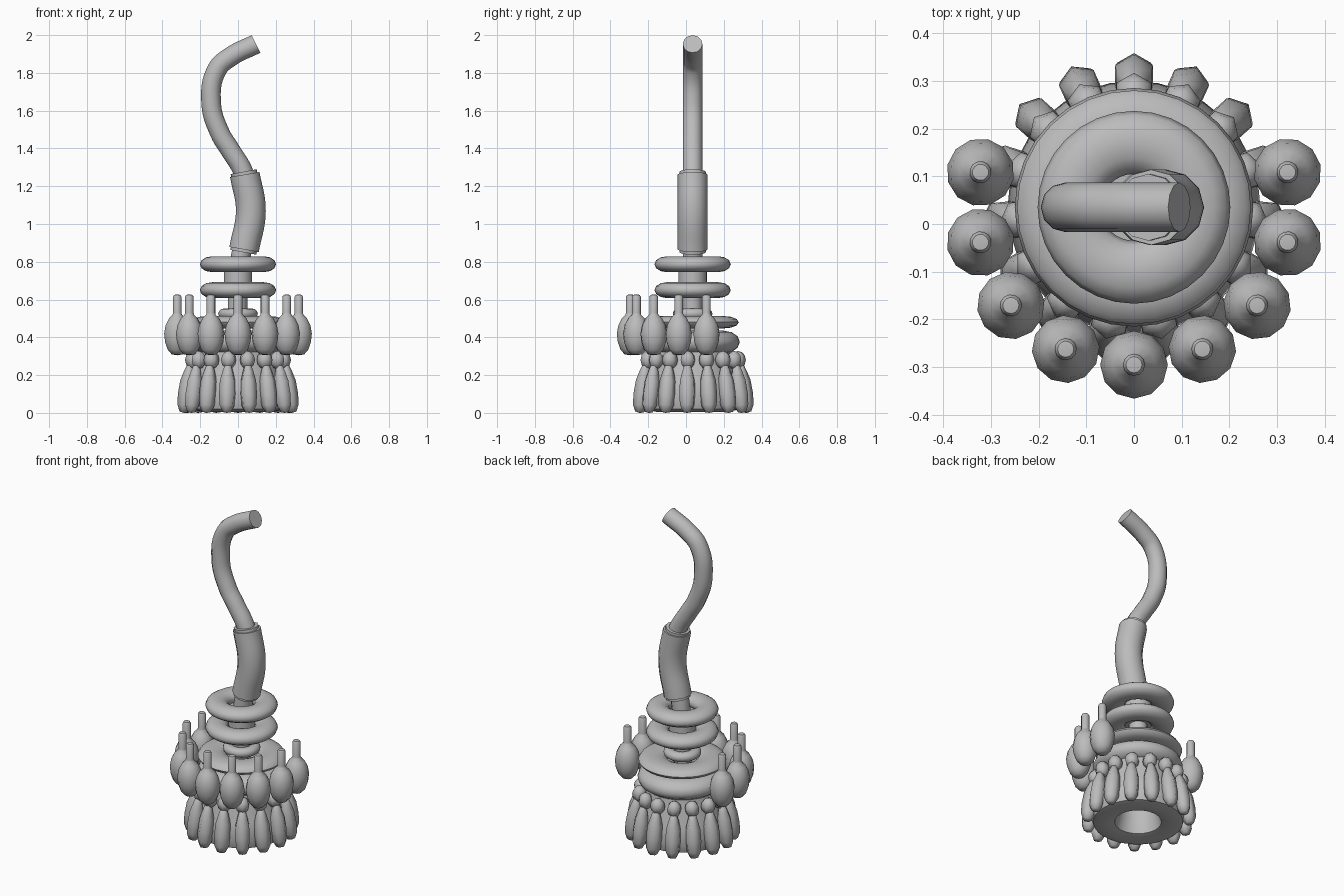
import bpy, bmesh, math
from mathutils import Matrix, Vector

cube = bpy.data.objects.get("Cube")
if cube:
    bpy.data.objects.remove(cube, do_unlink=True)

AXIS = Vector((0, 0.035, 0))

grey = bpy.data.materials.new("plain_grey")
grey.use_nodes = True
grey.diffuse_color = (0.5, 0.5, 0.5, 1)
grey.node_tree.nodes["Principled BSDF"].inputs["Base Color"].default_value = (0.5, 0.5, 0.5, 1)


def finish(obj, angle=50):
    """Give an object its colour and smooth shading with sharp edges kept."""
    obj.data.materials.append(grey)
    bpy.ops.object.select_all(action='DESELECT')
    obj.select_set(True)
    bpy.context.view_layer.objects.active = obj
    bpy.ops.object.shade_smooth_by_angle(angle=math.radians(angle))
    return obj


def lathe(name, profile, sides, matrix, closed=False, angle=50):
    """Spin (radius, height) points around z; radius 0 makes a pole."""
    bm = bmesh.new()
    rings = []
    for r, z in profile:
        if r == 0:
            rings.append([bm.verts.new((0, 0, z))] * sides)
        else:
            rings.append([bm.verts.new((r * math.cos(math.tau * i / sides),
                                        r * math.sin(math.tau * i / sides), z))
                          for i in range(sides)])
    pairs = list(zip(rings, rings[1:]))
    if closed:
        pairs.append((rings[-1], rings[0]))
    for low, high in pairs:
        for i in range(sides):
            j = (i + 1) % sides
            corners = list(dict.fromkeys((low[i], low[j], high[j], high[i])))
            bm.faces.new(corners)
    bmesh.ops.recalc_face_normals(bm, faces=bm.faces)
    mesh = bpy.data.meshes.new(name)
    bm.to_mesh(mesh)
    bm.free()
    obj = bpy.data.objects.new(name, mesh)
    bpy.context.collection.objects.link(obj)
    obj.matrix_world = matrix
    return finish(obj, angle)


def ring(name, outer, hole, z, half_height):
    """Flattened torus lying around the axis."""
    mid, half = (outer + hole) / 2, (outer - hole) / 2
    profile = [(mid + half * math.cos(math.tau * k / 12),
                z + half_height * math.sin(math.tau * k / 12)) for k in range(12)]
    return lathe(name, profile, 32, Matrix.Translation(AXIS), closed=True)


def around(angle, radius, z=0, tilt=0):
    """Matrix at an angle around the axis, local +x pointing outward."""
    return (Matrix.Translation(AXIS) @ Matrix.Rotation(math.radians(angle), 4, 'Z')
            @ Matrix.Translation((radius, 0, z))
            @ Matrix.Rotation(math.radians(tilt), 4, 'Y'))


def tube(name, points, radius):
    """Round bar along a smooth path of (x, z) points."""
    curve = bpy.data.curves.new(name, 'CURVE')
    curve.dimensions = '3D'
    curve.bevel_depth = radius
    curve.bevel_resolution = 4
    curve.use_fill_caps = True
    spline = curve.splines.new('BEZIER')
    spline.resolution_u = 8
    spline.bezier_points.add(len(points) - 1)
    for bp, (x, z) in zip(spline.bezier_points, points):
        bp.co = AXIS + Vector((x, 0, z))
        bp.handle_left_type = bp.handle_right_type = 'AUTO'
    obj = bpy.data.objects.new(name, curve)
    bpy.context.collection.objects.link(obj)
    bpy.ops.object.select_all(action='DESELECT')
    obj.select_set(True)
    bpy.context.view_layer.objects.active = obj
    bpy.ops.object.convert(target='MESH')
    return finish(bpy.context.object)


# Hollow base body
lathe("base_body", [(0.13, 0.02), (0.19, 0.005), (0.25, 0.02), (0.265, 0.07), (0.25, 0.17),
                    (0.21, 0.27), (0.2, 0.34), (0.12, 0.34), (0.11, 0.1)],
      32, Matrix.Translation(AXIS), closed=True)

# Petals and beads, fifteen of each
petal = [(0, 0), (0.024, 0.005), (0.041, 0.04), (0.046, 0.1), (0.043, 0.17),
         (0.03, 0.22), (0.02, 0.25), (0, 0.27)]
bead = [(0.042 * math.sin(math.pi * k / 6), -0.048 * math.cos(math.pi * k / 6))
        for k in range(7)]
bead[0], bead[-1] = (0, -0.048), (0, 0.048)
for i in range(15):
    turn = 90 + i * 24
    lathe(f"petal_{i + 1}", petal, 6, around(turn, 0.288, 0, -8), angle=75)
    lathe(f"bead_{i + 1}", bead, 6, around(turn, 0.24, 0.28), angle=75)

# Stacked rings, wide below and narrow above
ring("lower_wide_ring", 0.25, 0.08, 0.375, 0.06)
ring("upper_wide_ring", 0.245, 0.08, 0.48, 0.033)
ring("small_collar", 0.105, 0.04, 0.525, 0.028)
ring("lower_narrow_ring", 0.202, 0.07, 0.65, 0.042)
ring("upper_narrow_ring", 0.202, 0.07, 0.787, 0.042)
lathe("spacer", [(0, 0.64), (0.075, 0.64), (0.075, 0.77), (0, 0.77)], 24,
      Matrix.Translation(AXIS))

# Hanging bulbs: nine of fourteen places, open at the back
bulb = [(0, 0.305), (0.03, 0.31), (0.052, 0.335), (0.066, 0.375), (0.071, 0.42),
        (0.063, 0.465), (0.045, 0.5), (0.025, 0.52), (0.023, 0.53),
        (0.023, 0.615), (0.017, 0.625), (0, 0.627)]
for i in range(-4, 5):
    lathe(f"bulb_{i + 5}", bulb, 12, around(-90 + i * 360 / 14, 0.33))

# Bent stem and its sleeve
tube("stem", [(0, 0.36), (0, 0.66), (0.015, 0.83), (0.07, 1.07), (0.03, 1.27), (-0.04, 1.39),
              (-0.095, 1.48), (-0.142, 1.64), (-0.11, 1.82), (-0.04, 1.885), (0.095, 1.953)],
     0.052)
tube("sleeve_core", [(0.028, 0.85), (0.068, 1.07), (0.03, 1.277)], 0.07)
tube("sleeve", [(0.032, 0.865), (0.068, 1.07), (0.036, 1.262)], 0.079)
